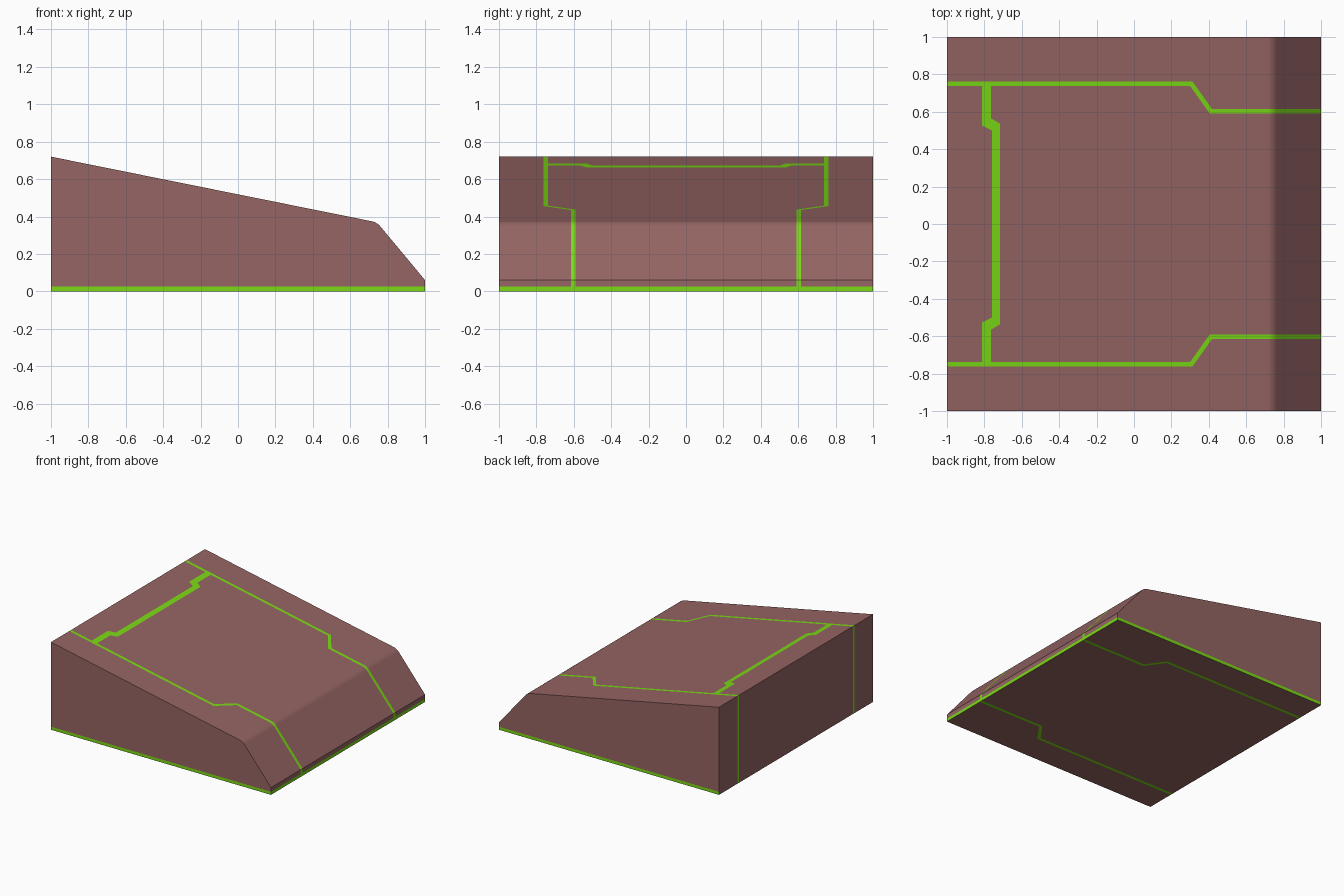
import bpy
import bmesh
from mathutils import Vector

cube = bpy.data.objects.get("Cube")
if cube:
    bpy.data.objects.remove(cube, do_unlink=True)


def make_material(name, color):
    mat = bpy.data.materials.new(name)
    mat.use_nodes = True
    mat.diffuse_color = color
    mat.node_tree.nodes["Principled BSDF"].inputs["Base Color"].default_value = color
    return mat


def inside(point, poly):
    """True when point lies in a convex polygon of either winding."""
    sides = []
    for a, b in zip(poly, poly[1:] + poly[:1]):
        sides.append((b[0] - a[0]) * (point.y - a[1]) - (b[1] - a[1]) * (point.x - a[0]))
    return all(s > 0 for s in sides) or all(s < 0 for s in sides)


def cut(bm, co, normal):
    geom = bm.verts[:] + bm.edges[:] + bm.faces[:]
    bmesh.ops.bisect_plane(bm, geom=geom, dist=1e-5, plane_co=co, plane_no=normal)


def cut_outline(bm, poly):
    for a, b in zip(poly, poly[1:] + poly[:1]):
        cut(bm, (a[0], a[1], 0), Vector((b[1] - a[1], a[0] - b[0], 0)).normalized())


def flip(poly):
    return [(x, -y) for x, y in poly]


# Wedge body: side profile extruded across the width
profile = [(-1, 0), (1, 0), (1, 0.06), (0.743, 0.369), (-1, 0.72)]
bm = bmesh.new()
side = bm.faces.new([bm.verts.new((x, -1, z)) for x, z in profile])
ext = bmesh.ops.extrude_face_region(bm, geom=[side], use_keep_orig=True)
moved = [v for v in ext["geom"] if isinstance(v, bmesh.types.BMVert)]
bmesh.ops.translate(bm, verts=moved, vec=(0, 2, 0))
bmesh.ops.recalc_face_normals(bm, faces=bm.faces[:])

# Soft bend between the sloping top and the nose
bend = [e for e in bm.edges if all(abs(v.co.x - 0.743) < 1e-4 for v in e.verts)]
bmesh.ops.bevel(bm, geom=bend, offset=0.025, segments=4, profile=0.5, affect='EDGES')

# Long stripes that run around the body and step inward toward the nose
path = [(-1.1, 0.75), (0.306, 0.75), (0.412, 0.602), (1.1, 0.602)]
ox, oy = 0.006, 0.0125
long_bands = []
for (ax, ay), (bx, by) in zip(path, path[1:]):
    band = [(ax - ox, ay - oy), (bx - ox, by - oy), (bx + ox, by + oy), (ax + ox, ay + oy)]
    long_bands += [band, flip(band)]

# Cross stripe on the top, with a stepped middle
outer = [(-0.813, 0.75), (-0.813, 0.527), (-0.765, 0.565), (-0.765, 0.75)]
step = [(-0.813, 0.527), (-0.76, 0.5), (-0.717, 0.537), (-0.765, 0.565)]
middle = [(-0.76, 0.5), (-0.717, 0.537), (-0.717, -0.537), (-0.76, -0.5)]
cross_bands = [outer, flip(outer), step, flip(step), middle]

for poly in long_bands + cross_bands:
    cut_outline(bm, poly)
STRIP = 0.025
cut(bm, (0, 0, STRIP), (0, 0, 1))

# Colour by rule: stripes, then the low strip on the sides and nose
bm.normal_update()
for f in bm.faces:
    c, n = f.calc_center_median(), f.normal
    on_side = abs(n.y) > 0.9
    low_strip = c.z < STRIP and (on_side or n.x > 0.9)
    long_hit = not on_side and any(inside(c, p) for p in long_bands)
    cross_hit = n.z > 0.5 and any(inside(c, p) for p in cross_bands)
    f.material_index = 1 if low_strip or long_hit or cross_hit else 0

# Merge flat pieces of the same colour
bmesh.ops.dissolve_limit(bm, angle_limit=0.01, verts=bm.verts[:], edges=bm.edges[:],
                         delimit={'MATERIAL'})

mesh = bpy.data.meshes.new("wedge_body")
bm.to_mesh(mesh)
bm.free()
mesh.materials.append(make_material("dusty_brown", (0.30, 0.13, 0.127, 1)))
mesh.materials.append(make_material("lime_green", (0.2, 0.7, 0.008, 1)))
body = bpy.data.objects.new("wedge_body", mesh)
bpy.context.collection.objects.link(body)
